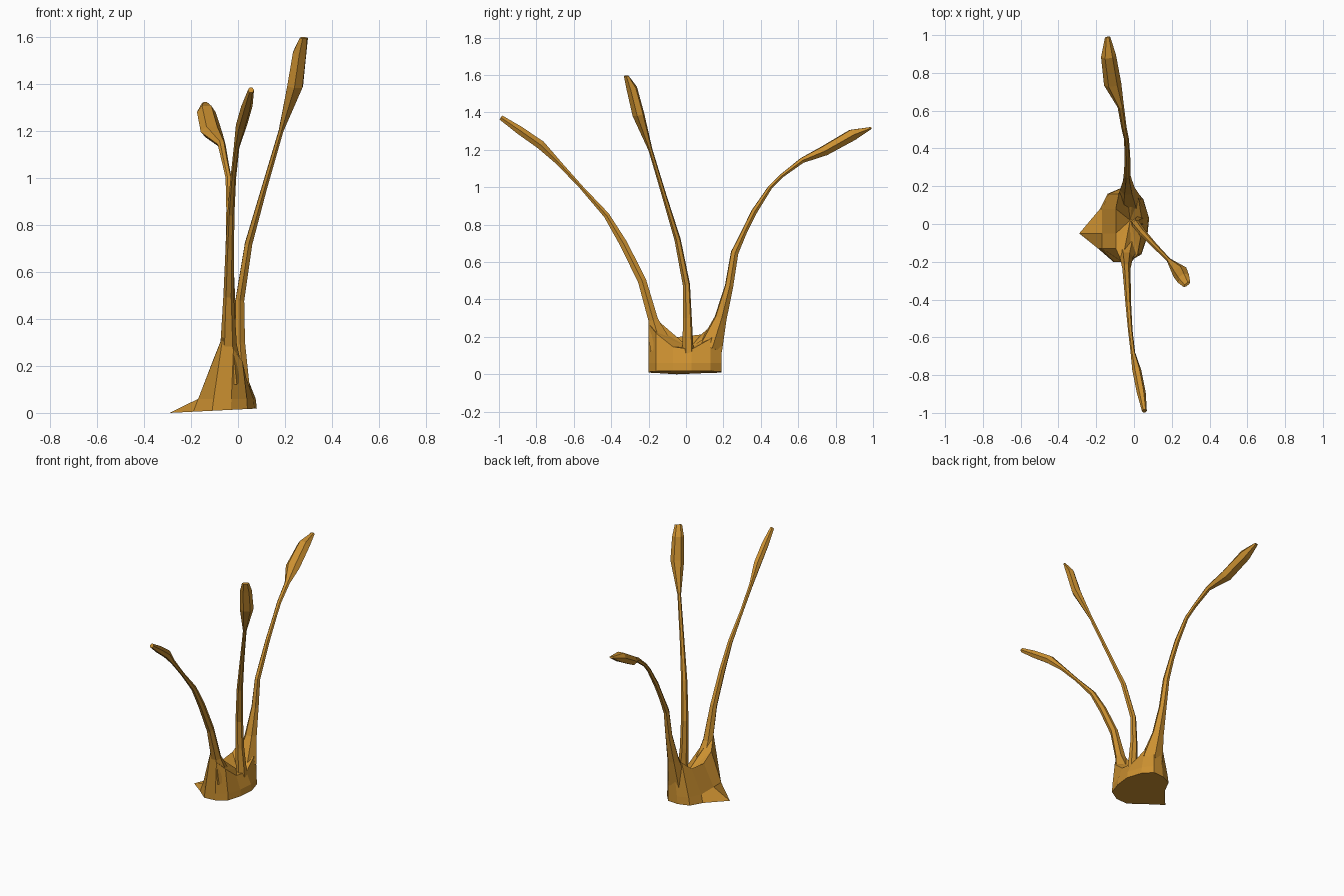
import bpy, bmesh, math
from mathutils import Vector

cube = bpy.data.objects.get("Cube")
if cube:
    bpy.data.objects.remove(cube, do_unlink=True)

ochre = bpy.data.materials.new("ochre")
ochre.use_nodes = True
COLOUR = (0.60, 0.28, 0.03, 1)
ochre.diffuse_color = COLOUR
ochre.node_tree.nodes["Principled BSDF"].inputs["Base Color"].default_value = COLOUR


def loft(name, rings, top=None):
    """Skin a list of rings, with a flat cap below and a fan or flat cap above."""
    bm = bmesh.new()
    loops = [[bm.verts.new(p) for p in ring] for ring in rings]
    n = len(loops[0])
    for low, high in zip(loops, loops[1:]):
        for i in range(n):
            j = (i + 1) % n
            bm.faces.new((low[i], low[j], high[j], high[i]))
    bm.faces.new(loops[0])
    if top:
        peak = bm.verts.new(top)
        for i in range(n):
            bm.faces.new((loops[-1][i], loops[-1][(i + 1) % n], peak))
    else:
        bm.faces.new(loops[-1])
    bmesh.ops.recalc_face_normals(bm, faces=bm.faces)
    mesh = bpy.data.meshes.new(name)
    bm.to_mesh(mesh)
    bm.free()
    mesh.materials.append(ochre)
    obj = bpy.data.objects.new(name, mesh)
    bpy.context.collection.objects.link(obj)
    return obj


def stalk(name, side, stations, sides=6):
    """Sweep an oval along stations of (x, y, z, half width, half thickness)."""
    side = Vector(side).normalized()
    centres = [Vector(s[:3]) for s in stations]
    rings = []
    for i, s in enumerate(stations):
        tangent = centres[min(i + 1, len(centres) - 1)] - centres[max(i - 1, 0)]
        normal = tangent.cross(side).normalized()
        ring = []
        for k in range(sides):
            a = math.tau * k / sides
            ring.append(centres[i] + side * s[3] * math.cos(a) + normal * s[4] * math.sin(a))
        rings.append(ring)
    return loft(name, rings)


# Root base: round foot with one pointed toe, narrowing to a saddle-shaped ridge
foot = [(-.29, -.05), (-.19, -.13), (-.11, -.2), (-.03, -.2), (.04, -.16), (.07, -.07),
        (.08, .03), (.05, .13), (0, .19), (-.07, .19), (-.14, .16), (-.18, .08)]
bottom = [(x, y, (x + .29) * .05) for x, y in foot]
ankle = [(max(x, -.18) * .94, y, .06) for x, y in foot]
rim = []
for x, y in foot:
    x = max(x, -.17)
    z = .13 + .14 * (abs(y) / .2) ** 2 + (.06 if x < -.1 else 0)
    rim.append((-.025 + (x + .04) * .55, y, z))
loft("root_base", [bottom, ankle, rim], top=(-.02, .02, .14))

# Front stalk with a slim bud
stalk("front_stalk", (1, 0, 0), [
    (-.04, -.13, .14, .07, .075), (-.04, -.175, .29, .035, .03), (-.04, -.235, .5, .022, .026),
    (-.035, -.335, .7, .018, .024), (-.03, -.425, .85, .015, .018), (-.02, -.56, 1, .012, .011),
    (-.006, -.68, 1.13, .012, .015), (.015, -.775, 1.225, .024, .027),
    (.038, -.89, 1.305, .024, .025), (.055, -.99, 1.373, .013, .015)])

# Back stalk with a broad bud
stalk("back_stalk", (1, .15, 0), [
    (-.03, .13, .14, .07, .07), (-.035, .185, .3, .04, .035), (-.035, .23, .47, .024, .024),
    (-.037, .26, .65, .018, .022), (-.035, .315, .77, .016, .016), (-.035, .365, .87, .015, .017),
    (-.04, .45, 1, .013, .012), (-.053, .51, 1.06, .014, .011), (-.07, .62, 1.143, .017, .016),
    (-.113, .74, 1.195, .046, .03), (-.135, .89, 1.28, .04, .034), (-.14, .99, 1.317, .014, .006)])

# Middle stalk leaning forward to the left, with the tallest bud
stalk("middle_stalk", (.8, .6, 0), [
    (.02, .01, .11, .035, .03), (.008, .008, .3, .026, .022), (.008, .002, .48, .023, .018),
    (.045, -.045, .72, .019, .016), (.11, -.115, .95, .014, .012), (.183, -.19, 1.2, .011, .011),
    (.243, -.255, 1.39, .042, .028), (.262, -.29, 1.53, .036, .026),
    (.28, -.32, 1.595, .022, .008)])
